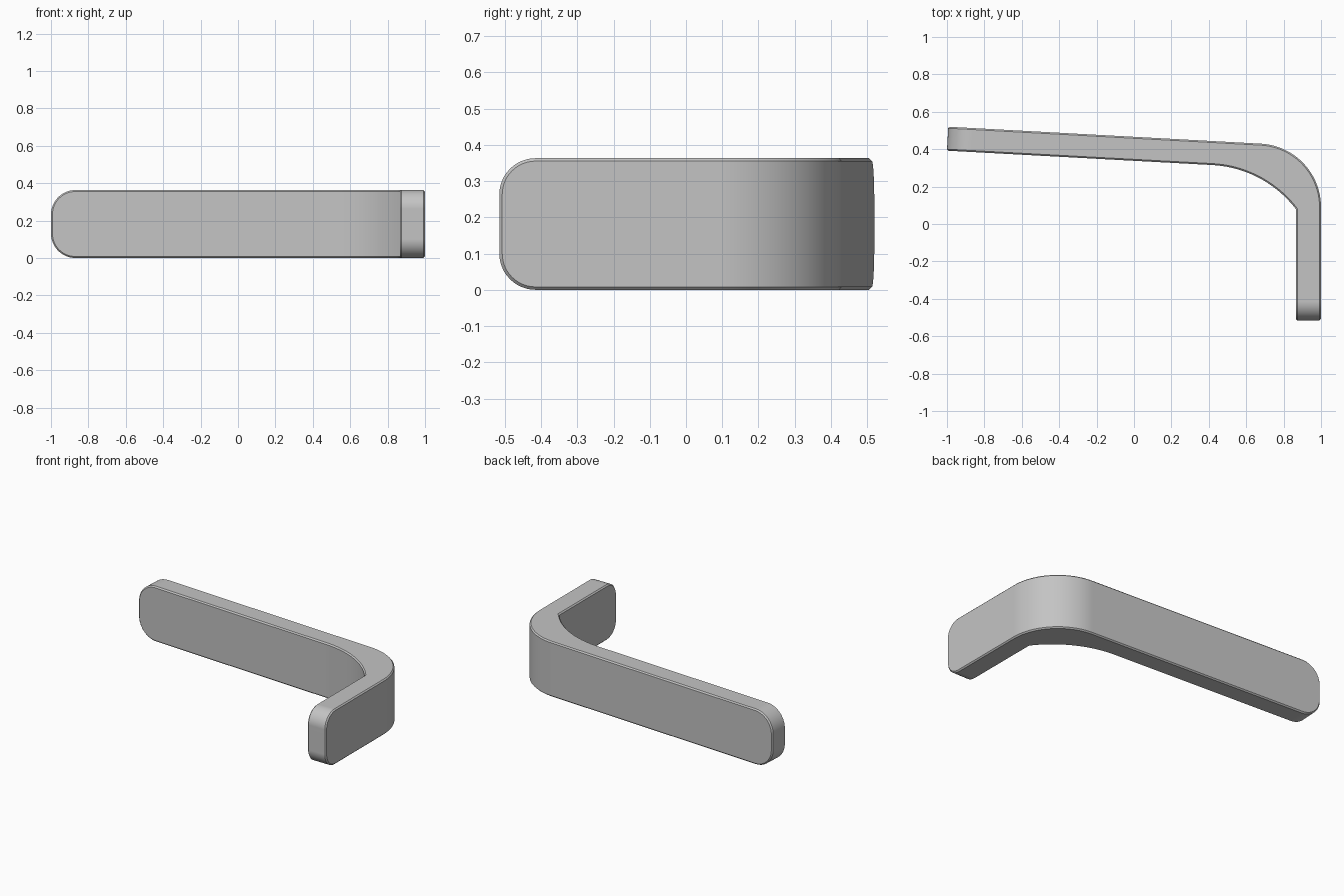
import bpy, bmesh
from math import cos, sin, radians
from mathutils import Matrix

cube = bpy.data.objects.get("Cube")
if cube:
    bpy.data.objects.remove(cube, do_unlink=True)

HEIGHT = 0.363

grey = bpy.data.materials.new("light grey metal")
grey.use_nodes = True
colour = (0.55, 0.55, 0.55, 1)
grey.diffuse_color = colour
grey.node_tree.nodes["Principled BSDF"].inputs["Base Color"].default_value = colour


def arc(cx, cy, r, start, end, steps):
    return [(cx + r * cos(radians(start + (end - start) * i / steps)),
             cy + r * sin(radians(start + (end - start) * i / steps)))
            for i in range(steps + 1)]


def prism(name, outline, depth, matrix=Matrix(), round_corners=None):
    """Extrude a flat outline upward, then place it with a matrix."""
    bm = bmesh.new()
    face = bm.faces.new([bm.verts.new((x, y, 0)) for x, y in outline])
    top = bmesh.ops.extrude_face_region(bm, geom=[face])["geom"]
    bmesh.ops.translate(bm, vec=(0, 0, depth),
                        verts=[v for v in top if isinstance(v, bmesh.types.BMVert)])
    if round_corners:
        round_corners(bm)
    bm.transform(matrix)
    bmesh.ops.recalc_face_normals(bm, faces=bm.faces)
    mesh = bpy.data.meshes.new(name)
    bm.to_mesh(mesh)
    bm.free()
    mesh.materials.append(grey)
    obj = bpy.data.objects.new(name, mesh)
    bpy.context.collection.objects.link(obj)
    return obj


def round_ends(bm):
    """Round the upper and lower corners of both free ends."""
    for is_end, radius in ((lambda v: v.co.x < -0.95, 0.13),
                           (lambda v: v.co.y < -0.45, 0.10)):
        edges = [e for e in bm.edges if all(is_end(v) for v in e.verts)
                 and abs(e.verts[0].co.z - e.verts[1].co.z) < 0.001]
        bmesh.ops.bevel(bm, geom=edges, offset=radius, segments=12,
                        profile=0.5, affect="EDGES")


# Bent bar: outer bend, short leg, inner bend, long arm
outline = ([(-0.993, 0.52)] + arc(0.66, 0.09, 0.34, 87, 0, 24)
           + [(1, -0.515), (0.865, -0.515)]
           + arc(0.3875, -0.285, 0.601, 37.4, 86.9, 20) + [(-1, 0.392)])
bracket = prism("bent_bracket", outline, HEIGHT, round_corners=round_ends)

# Slot cutter: a stadium laid in the y-z plane, pushed through the short leg
R = 0.045
slot = arc(-0.045, 0.183, R, 90, -90, 16) + arc(-0.407, 0.183, R, 270, 90, 16)
yz_plane = Matrix(((0, 0, 1, 0.75), (1, 0, 0, 0), (0, 1, 0, 0), (0, 0, 0, 1)))
cutter = prism("slot_cutter", slot, 0.4, yz_plane)
cutter.hide_render = True

# Fine edge chamfer, then the slot
chamfer = bracket.modifiers.new("chamfer", "BEVEL")
chamfer.width = 0.008
chamfer.segments = 1
chamfer.limit_method = "ANGLE"
chamfer.angle_limit = radians(60)
cut = bracket.modifiers.new("slot", "BOOLEAN")
cut.operation = "DIFFERENCE"
cut.solver = "EXACT"
cut.object = cutter

bpy.ops.object.select_all(action="DESELECT")
bracket.select_set(True)
bpy.context.view_layer.objects.active = bracket
for name in ("chamfer", "slot"):
    bpy.ops.object.modifier_apply(modifier=name)
bpy.data.objects.remove(cutter, do_unlink=True)

# Smooth bends with crisp edges and even flat faces
bpy.ops.object.shade_smooth_by_angle(angle=radians(30))
weighted = bracket.modifiers.new("even_shading", "WEIGHTED_NORMAL")
weighted.keep_sharp = True
